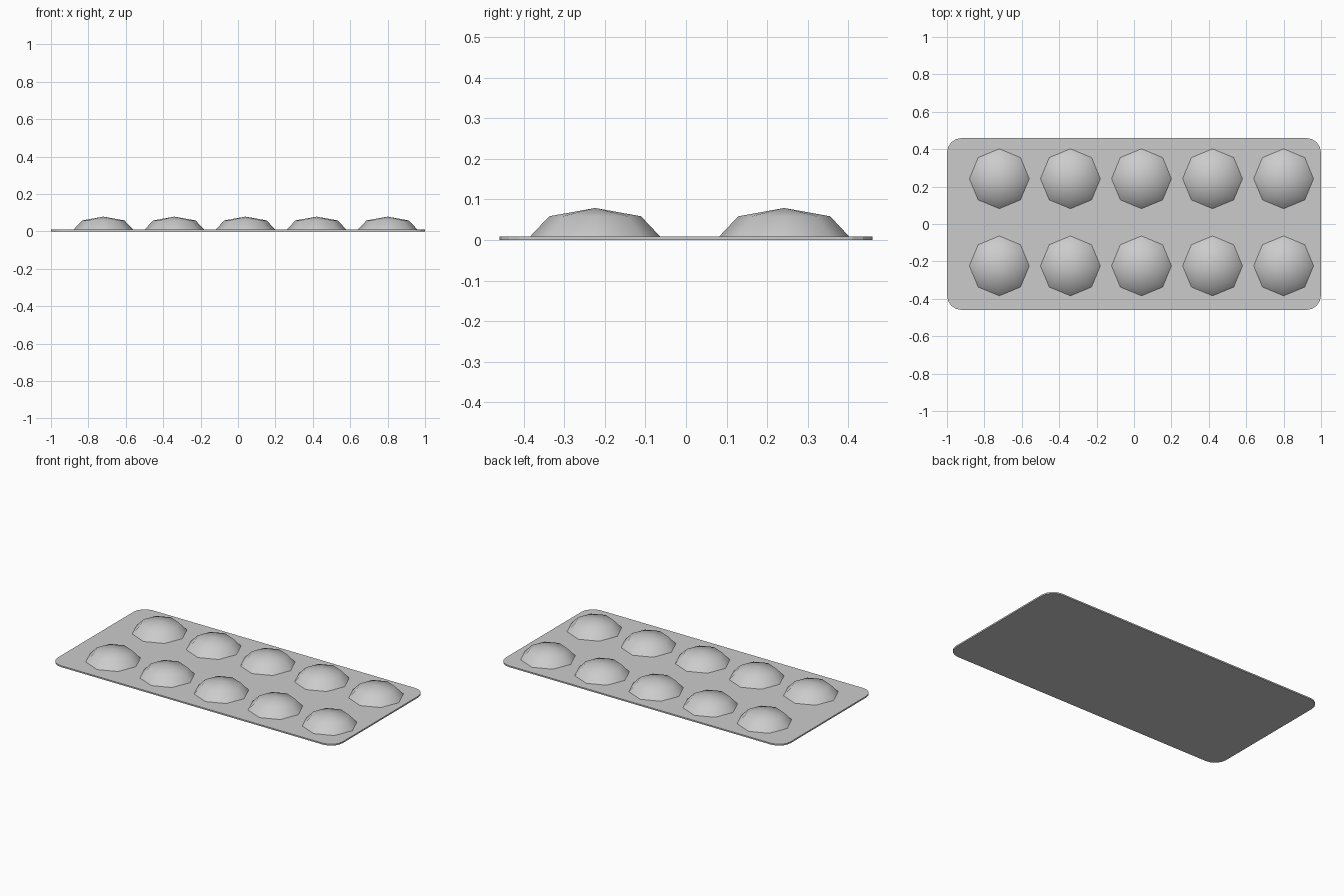
import bpy, bmesh, math

if "Cube" in bpy.data.objects:
    bpy.data.objects.remove(bpy.data.objects["Cube"])

PLATE_H = 0.009

# Thin backing plate with rounded corners
half_x, half_y, r, steps = 1.0, 0.46, 0.08, 4
bm = bmesh.new()
outline = []
for i, (sx, sy) in enumerate([(1, 1), (-1, 1), (-1, -1), (1, -1)]):
    for k in range(steps + 1):
        a = math.radians(90 * (i + k / steps))
        outline.append(bm.verts.new((sx * (half_x - r) + r * math.cos(a),
                                     sy * (half_y - r) + r * math.sin(a), 0)))
face = bm.faces.new(outline)
top = bmesh.ops.extrude_face_region(bm, geom=[face])["geom"]
bmesh.ops.translate(bm, vec=(0, 0, PLATE_H),
                    verts=[g for g in top if isinstance(g, bmesh.types.BMVert)])
bmesh.ops.recalc_face_normals(bm, faces=bm.faces)
mesh = bpy.data.meshes.new("backing_plate")
bm.to_mesh(mesh)
bm.free()
bpy.context.collection.objects.link(bpy.data.objects.new("backing_plate", mesh))

# Shared eight-sided blister dome: upper half of a flattened sphere
bm = bmesh.new()
bmesh.ops.create_uvsphere(bm, u_segments=8, v_segments=4, radius=1)
bmesh.ops.delete(bm, geom=[v for v in bm.verts if v.co.z < -0.01], context="VERTS")
bmesh.ops.scale(bm, vec=(0.16, 0.16, 0.07), verts=bm.verts)
for f in bm.faces:
    f.smooth = True
dome = bpy.data.meshes.new("blister_dome")
bm.to_mesh(dome)
bm.free()

# Two rows of five blisters
for row, y in enumerate((-0.224, 0.242)):
    for col in range(5):
        ob = bpy.data.objects.new(f"blister_{row}_{col}", dome)
        ob.location = (-0.72 + 0.38 * col, y, PLATE_H)
        bpy.context.collection.objects.link(ob)
